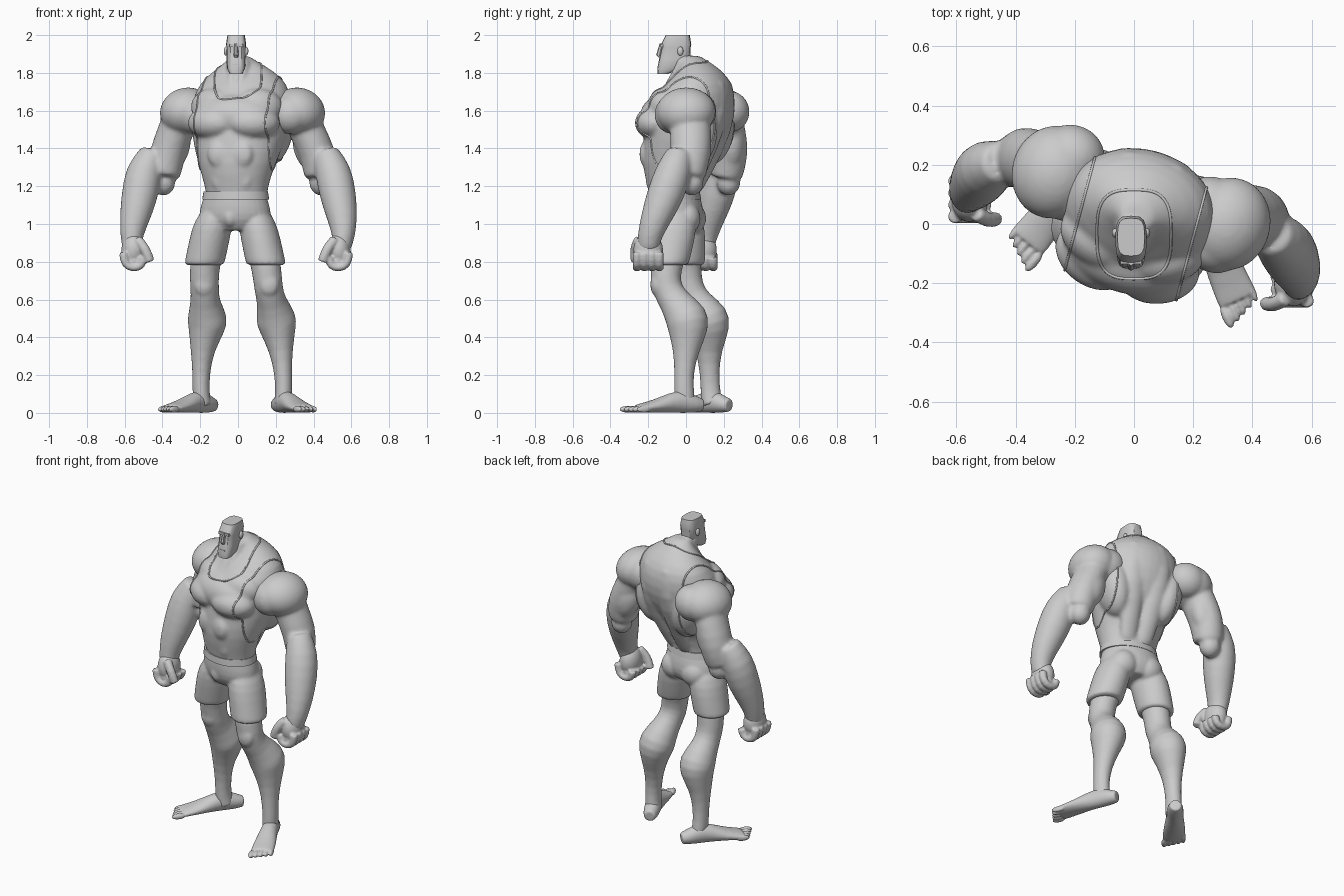
import bpy
import bmesh
from math import sin, cos, pi, radians
from mathutils import Vector, Matrix, Euler
from mathutils.bvhtree import BVHTree

if "Cube" in bpy.data.objects:
    bpy.data.objects.remove(bpy.data.objects["Cube"], do_unlink=True)

grey = bpy.data.materials.new("plain grey")
grey.use_nodes = True
grey.diffuse_color = (.6, .6, .6, 1)
grey.node_tree.nodes["Principled BSDF"].inputs["Base Color"].default_value = (.6, .6, .6, 1)

TWIST = radians(-15)
TORSO_FRAME = Matrix.Translation((.01, 0, 0)) @ Matrix.Rotation(TWIST, 4, 'Z')


def place(centre, size, yaw=0, tilt=0):
    return Matrix.LocRotScale(Vector(centre), Euler((0, tilt, yaw)), Vector(size))


def ball(bm, centre, size, yaw=0, tilt=0):
    bmesh.ops.create_uvsphere(bm, u_segments=16, v_segments=10, radius=1,
                              matrix=place(centre, size, yaw, tilt))


def box(bm, centre, half):
    bmesh.ops.create_cube(bm, size=2, matrix=place(centre, half))


def tube(bm, sections, yaw=0, flat=False, power=1, n=16):
    """Loft elliptical rings (x, y, z, half width, half depth) along a path."""
    secs = [Vector(s) for s in sections]
    secs.insert(1, secs[0].lerp(secs[1], .06))
    secs.insert(-1, secs[-1].lerp(secs[-2], .06))
    side_ref = Vector((cos(yaw), sin(yaw), 0))
    rings = []
    for i, s in enumerate(secs):
        t = Vector(secs[min(i + 1, len(secs) - 1)][:3]) - Vector(secs[max(i - 1, 0)][:3])
        if flat:
            t = Vector((0, 0, t.z))
        t.normalize()
        side = (side_ref - t * side_ref.dot(t)).normalized()
        front = t.cross(side)
        ring = []
        for k in range(n):
            c, d = cos(2 * pi * k / n), sin(2 * pi * k / n)
            c = abs(c) ** power * (1 if c > 0 else -1)
            d = abs(d) ** power * (1 if d > 0 else -1)
            ring.append(bm.verts.new(Vector(s[:3]) + side * c * s[3] + front * d * s[4]))
        rings.append(ring)
    for a, b in zip(rings, rings[1:]):
        for k in range(n):
            j = (k + 1) % n
            bm.faces.new((a[k], a[j], b[j], b[k]))
    bm.faces.new(rings[0][::-1])
    bm.faces.new(rings[-1])


def make(name, bm, voxel=0.0, smooth=4, frame=None):
    """Turn a bmesh into an object; a voxel size fuses its pieces into one skin."""
    if frame:
        bm.transform(frame)
    mesh = bpy.data.meshes.new(name)
    bm.to_mesh(mesh)
    bm.free()
    obj = bpy.data.objects.new(name, mesh)
    bpy.context.collection.objects.link(obj)
    mesh.materials.append(grey)
    if voxel:
        obj.modifiers.new("round", 'SUBSURF').levels = 1
        obj.modifiers["round"].render_levels = 1
        fuse = obj.modifiers.new("fuse", 'REMESH')
        fuse.mode = 'VOXEL'
        fuse.voxel_size = voxel
        fuse.use_smooth_shade = True
        relax = obj.modifiers.new("relax", 'SMOOTH')
        relax.factor = .5
        relax.iterations = smooth
    else:
        bpy.ops.object.select_all(action='DESELECT')
        obj.select_set(True)
        bpy.context.view_layer.objects.active = obj
        bpy.ops.object.shade_smooth_by_angle(angle=radians(32))
    return obj


# Torso with trapezius, broad chest, back and neck
bm = bmesh.new()
tube(bm, [(0, -.06, 1.08, .155, .12), (0, -.07, 1.2, .17, .135), (0, -.065, 1.32, .21, .172),
          (0, -.01, 1.45, .255, .215), (0, .025, 1.58, .275, .235), (0, .055, 1.7, .262, .205),
          (0, .08, 1.78, .21, .145), (0, .065, 1.845, .105, .085), (-.01, .02, 1.89, .05, .05)],
     flat=True, n=20)
tube(bm, [(0, .02, 1.74, .075, .075), (-.01, -.01, 1.82, .06, .065), (-.02, -.04, 1.89, .045, .05)])
ball(bm, (0, -.1, 1.57), (.24, .145, .125))
for s in (-1, 1):
    ball(bm, (s * .115, -.145, 1.535), (.145, .105, .088), yaw=s * .35)
    ball(bm, (s * .12, -.09, 1.62), (.14, .09, .1), yaw=s * .35)
    ball(bm, (s * .17, .08, 1.5), (.1, .14, .2), tilt=s * .2)
    tube(bm, [(s * .05, .04, 1.18, .05, .03), (s * .07, .14, 1.4, .07, .05),
              (s * .08, .21, 1.6, .08, .05), (s * .07, .19, 1.75, .05, .04)])
    tube(bm, [(s * .015, -.13, 1.68, .012, .012), (s * .03, -.07, 1.78, .016, .016),
              (s * .045, -.01, 1.87, .014, .014)])
    ball(bm, (s * .06, -.175, 1.25), (.055, .028, .08))
    ball(bm, (s * .065, -.205, 1.37), (.06, .03, .07))
torso = make("torso", bm, .011, 6, TORSO_FRAME)

# Tank top edging laid on the torso surface
tree = BVHTree.FromObject(torso, bpy.context.evaluated_depsgraph_get())


def trim(name, rays):
    hits = [tree.ray_cast(o, d)[0] for o, d in rays]
    hits = [h for h in hits if h]
    curve = bpy.data.curves.new(name, 'CURVE')
    curve.dimensions = '3D'
    curve.bevel_depth = .005
    curve.bevel_resolution = 2
    line = curve.splines.new('POLY')
    line.points.add(len(hits) - 1)
    for p, h in zip(line.points, hits):
        p.co = (*h, 1)
    line.use_cyclic_u = True
    curve.materials.append(grey)
    bpy.context.collection.objects.link(bpy.data.objects.new(name, curve))


def rounded(c):
    return abs(c) ** .65 * (1 if c > 0 else -1)


angles = [2 * pi * k / 64 for k in range(64)]
down = Vector((0, 0, -1))
trim("neckline_trim", [(Vector((.125 * rounded(cos(a)), -.035 + .15 * rounded(sin(a)), 3)), down)
                       for a in angles])
for s, label in ((1, "left"), (-1, "right")):
    rays = []
    for a in angles:
        inward = Vector((0, -cos(a), -sin(a)))
        start = Vector((s * .195, .03, 1.56)) - inward * .6
        rays.append((TORSO_FRAME @ start, TORSO_FRAME.to_3x3() @ inward))
    trim(label + "_armhole_trim", rays)

# Head: blocky with a flat top
bm = bmesh.new()
tube(bm, [(-.01, -.122, 1.795, .034, .028), (-.01, -.085, 1.825, .048, .067),
          (-.01, -.06, 1.875, .05, .082), (-.01, -.052, 1.935, .051, .077),
          (-.01, -.052, 1.952, .053, .08), (-.01, -.044, 2, .046, .064)],
     flat=True, power=.6)
make("head", bm)
bm = bmesh.new()
tube(bm, [(-.01, -.138, 1.882, .01, .008), (-.01, -.14, 1.895, .013, .018),
          (-.01, -.128, 1.955, .009, .012)], flat=True, n=8)
make("nose", bm)
bm = bmesh.new()
box(bm, (-.01, -.122, 1.946), (.036, .013, .008))
make("brow", bm)
bm = bmesh.new()
box(bm, (-.01, -.144, 1.845), (.018, .005, .003))
make("mouth", bm)
bm = bmesh.new()
for s in (-1, 1):
    ball(bm, (-.01 + s * .053, -.03, 1.915), (.012, .016, .024))
make("ears", bm)

# Shorts and waistband
bm = bmesh.new()
tube(bm, [(-.015, -.06, 1.16, .168, .13), (-.015, -.052, 1.09, .192, .142),
          (-.015, -.045, 1.02, .205, .14), (-.015, -.045, .965, .12, .1)], yaw=TWIST, flat=True)
tube(bm, [(.075, -.055, 1.11, .06, .08), (.1, -.065, 1.02, .1, .125),
          (.118, -.075, .93, .108, .128), (.15, -.1, .78, .108, .115)], flat=True)
tube(bm, [(-.1, -.045, 1.11, .06, .08), (-.13, -.03, 1.02, .104, .125),
          (-.148, -.02, .93, .11, .128), (-.18, -.01, .78, .108, .112)], flat=True)
ball(bm, (.075, .0, 1.03), (.09, .08, .085))
ball(bm, (-.085, .03, 1.03), (.09, .08, .085))
ball(bm, (-.04, -.14, 1.04), (.045, .05, .06))
make("shorts", bm, .009, 4)
bm = bmesh.new()
tube(bm, [(-.012, -.063, 1.13, .18, .14), (-.012, -.065, 1.172, .173, .135)],
     yaw=TWIST, flat=True, n=40)
make("waistband", bm)

# Limb widths shared by both sides
ARM = [(.1, .11), (.095, .112), (.1, .11), (.088, .09)]
FOREARM = [(.07, .07), (.1, .1), (.1, .102), (.08, .08), (.06, .065), (.052, .058)]
LEG = [(.085, .1), (.08, .083), (.077, .083), (.076, .082), (.112, .122), (.102, .115),
       (.062, .068), (.046, .05), (.046, .055), (.048, .055)]


def limb(bm, path, widths, yaw=0):
    tube(bm, [p + w for p, w in zip(path, widths)], yaw)


def arm(label, s, shoulder, upper, fore, hand):
    bm = bmesh.new()
    centre = Vector(shoulder)
    ball(bm, centre, (.148, .165, .128), TWIST, s * .3)
    ball(bm, centre + Vector((-s * .045, -.07, -.015)), (.11, .1, .105), TWIST, s * .3)
    ball(bm, centre + Vector((-s * .06, .055, .0)), (.12, .11, .11), TWIST, s * .4)
    limb(bm, upper, ARM)
    limb(bm, fore, FOREARM)
    elbow = Vector(upper[-1])
    ball(bm, elbow + Vector((0, .015, -.03)), (.065, .065, .07))
    ball(bm, (elbow + Vector(upper[0])) / 2 + Vector((0, .045, -.02)), (.09, .075, .14), 0, -s * .3)
    make(label + "_arm", bm, .011, 5)
    # Closed fist
    bm = bmesh.new()
    h = Vector(hand)
    ball(bm, h + Vector((0, 0, .01)), (.065, .082, .095))
    ball(bm, h + Vector((-s * .005, 0, -.045)), (.055, .075, .05))
    curl = ((-.05, .0), (-.045, -.065), (.0, -.086), (.045, -.072), (.052, -.025))
    for k in range(4):
        y = -.06 + .04 * k
        tube(bm, [(h.x - s * u, h.y + y, h.z + z, .024, .026) for u, z in curl], yaw=pi / 2, n=10)
    thumb = ((.02, -.05, .07), (.065, -.075, .02), (.088, -.068, -.05))
    tube(bm, [(h.x - s * u, h.y + y, h.z + z, .026, .028) for u, y, z in thumb], yaw=pi / 2, n=10)
    make(label + "_hand", bm, .007, 2)


arm("left", 1, (.32, .0, 1.595),
    [(.32, .02, 1.6), (.37, .025, 1.48), (.425, .025, 1.37), (.44, .015, 1.25)],
    [(.46, -.03, 1.38), (.505, -.065, 1.28), (.53, -.11, 1.15), (.555, -.165, 1.02),
     (.56, -.195, .93), (.545, -.2, .87)], (.535, -.2, .85))
arm("right", -1, (-.272, .175, 1.595),
    [(-.29, .18, 1.6), (-.335, .21, 1.48), (-.375, .225, 1.37), (-.395, .21, 1.25)],
    [(-.445, .21, 1.38), (-.5, .19, 1.28), (-.52, .16, 1.15), (-.55, .12, 1.02),
     (-.565, .1, .93), (-.56, .09, .87)], (-.555, .085, .85))


def leg(label, s, path, heel, heading):
    bm = bmesh.new()
    limb(bm, path, LEG)
    ball(bm, Vector(path[2]) + Vector((s * .005, -.05, .02)), (.055, .035, .065))
    make(label + "_leg", bm, .01, 3)
    # Bare foot with five toes
    bm = bmesh.new()
    along = Vector((*heading, 0)).normalized()
    out = Vector((-along.y, along.x, 0)) * s
    yaw = Vector((1, 0)).angle_signed(out.xy) * -1
    base = Vector((*heel, 0))
    shape = ((-.045, .04, .034, .034), (0, .045, .048, .046), (.06, .06, .05, .062),
             (.13, .055, .052, .056), (.22, .036, .066, .036), (.33, .022, .07, .022))
    tube(bm, [(*(base + along * u + Vector((0, 0, z))), w, h) for u, z, w, h in shape], yaw)
    for k in range(5):
        spot = base + along * (.365 - .012 * k) + out * (-.056 + .028 * k)
        ball(bm, (spot.x, spot.y, .019), (.018 - .0015 * k, .045, .018), yaw)
    make(label + "_foot", bm, .006, 2)


leg("left", 1, [(.12, -.08, .9), (.155, -.11, .75), (.16, -.105, .66), (.178, -.06, .59),
                (.202, .01, .5), (.21, .012, .45), (.228, .0, .33), (.24, -.012, .2),
                (.243, -.01, .1), (.235, -.005, .04)], (.22, .045), (.4, -.92))
leg("right", -1, [(-.15, -.02, .9), (-.182, .0, .75), (-.175, .01, .66), (-.176, .05, .59),
                  (-.16, .118, .5), (-.165, .125, .45), (-.19, .12, .33), (-.195, .125, .2),
                  (-.197, .13, .1), (-.185, .14, .04)], (-.155, .195), (-.62, -.78))
